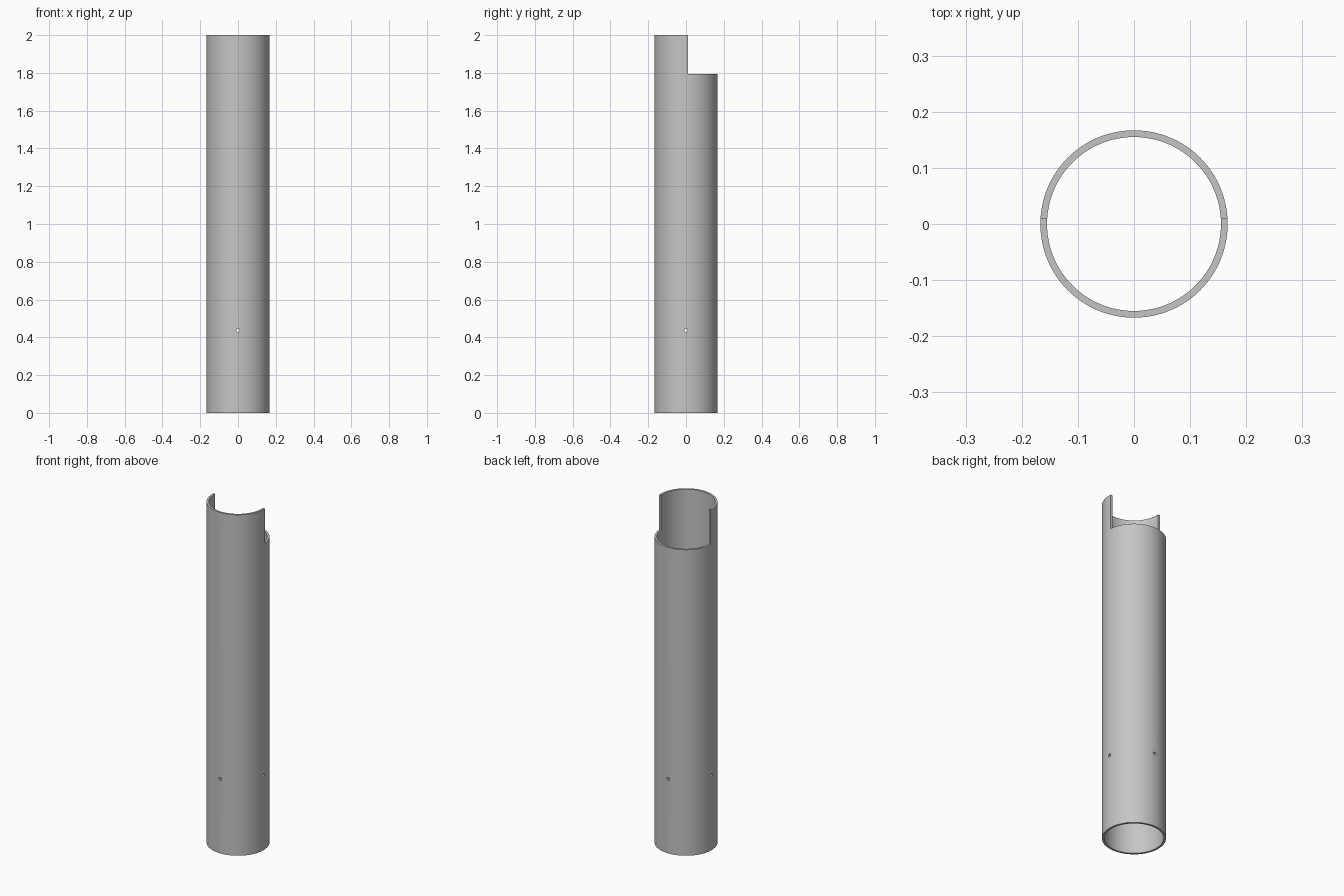
import bpy, math

if "Cube" in bpy.data.objects:
    bpy.data.objects.remove(bpy.data.objects["Cube"])

R_OUT, R_IN, HEIGHT = 0.167, 0.155, 2.0
STEP_Y, STEP_Z = 0.01, 1.795
HOLE_R, HOLE_Z = 0.009, 0.437

grey = bpy.data.materials.new("light grey")
grey.diffuse_color = (0.56, 0.56, 0.56, 1)
grey.use_nodes = True
grey.node_tree.nodes["Principled BSDF"].inputs["Base Color"].default_value = grey.diffuse_color


def cylinder(name, radius, depth, sides, loc, rot=(0, 0, 0)):
    bpy.ops.mesh.primitive_cylinder_add(vertices=sides, radius=radius, depth=depth,
                                        location=loc, rotation=rot)
    ob = bpy.context.object
    ob.name = name
    ob.data.materials.append(grey)
    return ob


def cut(target, cutter):
    mod = target.modifiers.new("cut", 'BOOLEAN')
    mod.operation = 'DIFFERENCE'
    mod.solver = 'EXACT'
    mod.object = cutter
    bpy.ops.object.select_all(action='DESELECT')
    bpy.context.view_layer.objects.active = target
    target.select_set(True)
    bpy.ops.object.modifier_apply(modifier=mod.name)
    bpy.data.objects.remove(cutter, do_unlink=True)


# Main tube
tube = cylinder("tube", R_OUT, HEIGHT, 96, (0, 0, HEIGHT / 2))
cut(tube, cylinder("bore", R_IN, HEIGHT + 0.4, 96, (0, 0, HEIGHT / 2)))

# Half-round notch at the top of the back
bpy.ops.mesh.primitive_cube_add(size=1, location=(0, STEP_Y + 0.25, STEP_Z + 0.25))
notch = bpy.context.object
notch.scale = (1, 0.5, 0.5)
notch.data.materials.append(grey)
cut(tube, notch)

# Four small holes around the lower part, drilled through in pairs
for rot in ((math.pi / 2, 0, 0), (0, math.pi / 2, 0)):
    cut(tube, cylinder("drill", HOLE_R, 1, 24, (0, 0, HOLE_Z), rot))

tube.data.materials.clear()
tube.data.materials.append(grey)
for p in tube.data.polygons:
    p.material_index = 0
bpy.ops.object.select_all(action='DESELECT')
tube.select_set(True)
bpy.context.view_layer.objects.active = tube
bpy.ops.object.shade_smooth_by_angle(angle=math.radians(30))
